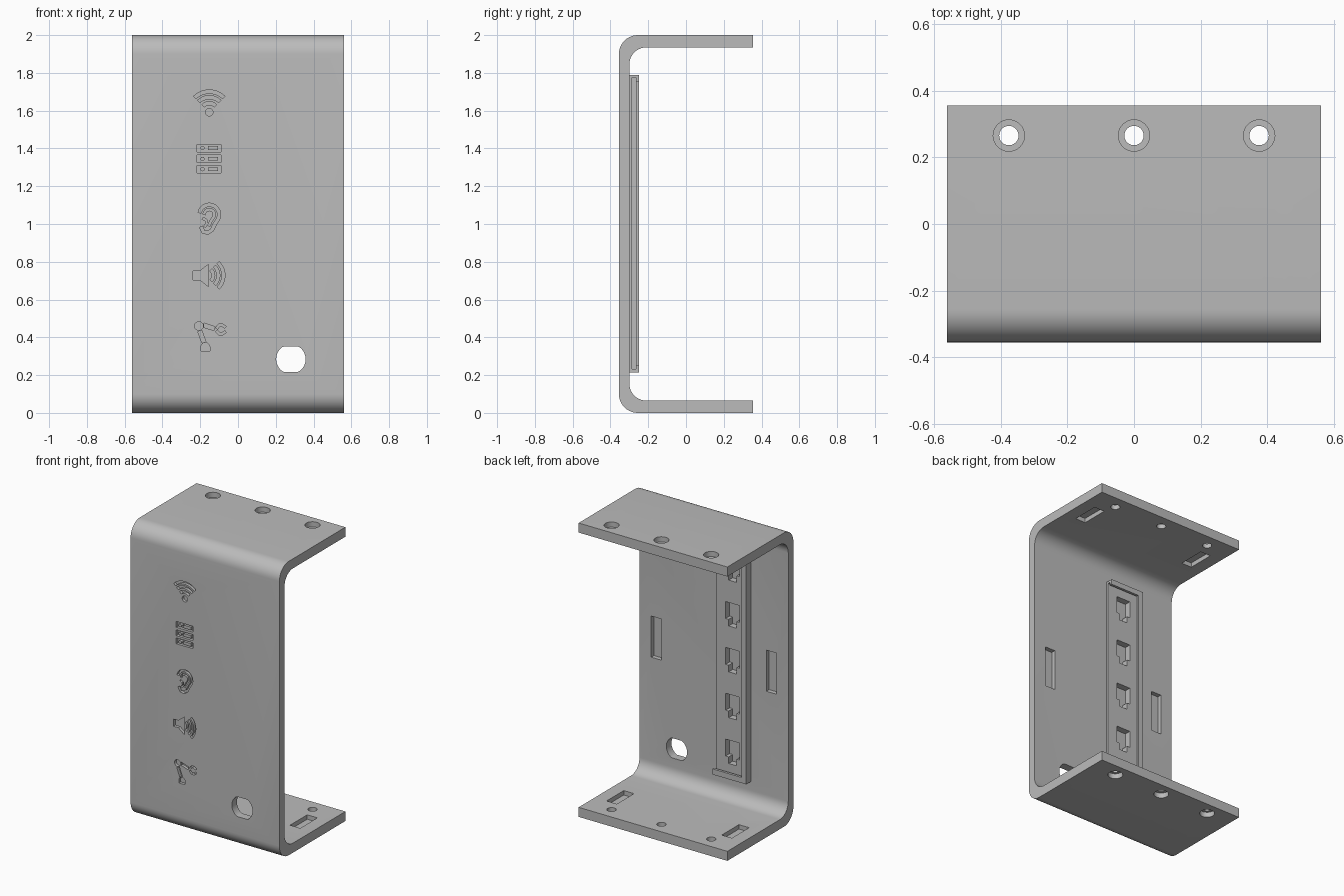
import bpy, bmesh, math
from mathutils import Vector

if "Cube" in bpy.data.objects:
    bpy.data.objects.remove(bpy.data.objects["Cube"], do_unlink=True)

grey = bpy.data.materials.new("plain_grey")
grey.use_nodes = True
grey.diffuse_color = (0.5, 0.5, 0.5, 1)
grey.node_tree.nodes["Principled BSDF"].inputs["Base Color"].default_value = (0.5, 0.5, 0.5, 1)

FRONT, WALL = -0.355, -0.30      # outer and inner faces of the front wall
HALF, THICK = 0.56, 0.065        # half width, plate thickness
ENGRAVE = FRONT + 0.02
CX = -0.152                      # column of the icons and light pockets


# ---- helpers ----
def prism(bm, pts, axis, a, b):
    """Extrude a 2D outline along an axis from a to b."""
    def place(p, d):
        return {"x": (d, p[0], p[1]), "y": (p[0], d, p[1]), "z": (p[0], p[1], d)}[axis]
    lo = [bm.verts.new(place(p, a)) for p in pts]
    hi = [bm.verts.new(place(p, b)) for p in pts]
    bm.faces.new(lo)
    bm.faces.new(hi[::-1])
    n = len(pts)
    for i in range(n):
        j = (i + 1) % n
        bm.faces.new((lo[j], lo[i], hi[i], hi[j]))


def rect(x0, x1, y0, y1):
    return [(x0, y0), (x1, y0), (x1, y1), (x0, y1)]


def arc(cx, cy, r, start, end, n=10):
    steps = [math.radians(start + (end - start) * i / n) for i in range(n + 1)]
    return [(cx + r * math.cos(t), cy + r * math.sin(t)) for t in steps]


def circle(cx, cy, r, n=32):
    return arc(cx, cy, r, 0, 360, n)[:-1]


def band(cx, cy, r0, r1, start, end):
    return arc(cx, cy, r1, start, end) + arc(cx, cy, r0, end, start)


def stroke(pts, width):
    """Outline of a line of constant width."""
    pts = [Vector(p) for p in pts]
    left, right = [], []
    for i, p in enumerate(pts):
        d = (pts[min(i + 1, len(pts) - 1)] - pts[max(i - 1, 0)]).normalized()
        side = Vector((-d.y, d.x)) * width / 2
        left.append(tuple(p + side))
        right.append(tuple(p - side))
    return left + right[::-1]


def make(name, bm):
    bmesh.ops.recalc_face_normals(bm, faces=bm.faces[:])
    mesh = bpy.data.meshes.new(name)
    bm.to_mesh(mesh)
    bm.free()
    ob = bpy.data.objects.new(name, mesh)
    bpy.context.scene.collection.objects.link(ob)
    ob.data.materials.append(grey)
    return ob


def cut(ob, cutter):
    """Subtract a cutter and keep the finished mesh."""
    mod = ob.modifiers.new("cut", "BOOLEAN")
    mod.operation, mod.solver, mod.use_self = "DIFFERENCE", "EXACT", True
    mod.object = cutter
    graph = bpy.context.evaluated_depsgraph_get()
    mesh = bpy.data.meshes.new_from_object(ob.evaluated_get(graph))
    ob.modifiers.clear()
    ob.data = mesh
    bpy.data.objects.remove(cutter, do_unlink=True)


def smooth(ob):
    bpy.ops.object.select_all(action="DESELECT")
    ob.select_set(True)
    bpy.context.view_layer.objects.active = ob
    bpy.ops.object.shade_smooth_by_angle(angle=math.radians(30))


# ---- bracket: C-shaped profile with rounded corners ----
R, r = 0.1, 0.09
back = -FRONT
profile = [(back, 0)] + arc(FRONT + R, R, R, 270, 180)
profile += arc(FRONT + R, 2 - R, R, 180, 90) + [(back, 2), (back, 2 - THICK)]
profile += arc(WALL + r, 2 - THICK - r, r, 90, 180)
profile += arc(WALL + r, THICK + r, r, 180, 270) + [(back, THICK)]
bm = bmesh.new()
prism(bm, profile, "x", -HALF, HALF)
bracket = make("bracket", bm)


# ---- light pockets, shared by the wall and the strip holder ----
def add_pockets(bm):
    for i in range(5):
        z = 1.02 + (i - 2) * 0.312
        w, n, top, mid, low = 0.053, 0.03, z + 0.065, z - 0.05, z - 0.095
        outline = [(CX - w, top), (CX - w, mid), (CX - n, mid), (CX - n, low),
                   (CX + n, low), (CX + n, mid), (CX + w, mid), (CX + w, top)]
        prism(bm, outline, "y", FRONT + 0.027, WALL + 0.025)


# ---- screw holes, cable hole and recesses ----
bm = bmesh.new()
add_pockets(bm)
for x in (-0.375, 0, 0.375):
    prism(bm, circle(x, 0.265, 0.029), "z", -0.1, 2.1)
    prism(bm, circle(x, 0.265, 0.047), "z", 1.965, 2.1)
    prism(bm, circle(x, 0.265, 0.047), "z", -0.1, 0.035)
hole = [(x, min(max(z, 0.217), 0.352)) for x, z in circle(0.28, 0.2845, 0.078, 46)]
prism(bm, hole, "y", -0.5, -0.2)
for s in (-1, 1):
    xs = sorted((s * 0.395, s * 0.472))
    prism(bm, rect(*xs, 0.86, 1.14), "y", WALL - 0.03, WALL + 0.02)
    prism(bm, rect(*xs, -0.005, 0.18), "z", THICK - 0.03, THICK + 0.02)
    prism(bm, rect(*xs, -0.005, 0.18), "z", 2 - THICK - 0.02, 2 - THICK + 0.03)
cut(bracket, make("recess_cutter", bm))

# ---- engraved icons ----
shapes = []
# wireless signal
shapes.append(circle(CX, 1.592, 0.02, 20))
for r0 in (0.038, 0.07, 0.1):
    shapes.append(band(CX, 1.592, r0, r0 + 0.018, 45, 135))
# server rack
rows = (1.402, 1.345, 1.29)
for z in rows:
    shapes.append(rect(-0.217, -0.09, z - 0.02, z + 0.02))
# ear
helix = arc(-0.152, 1.05, 0.052, 170, -30, 14)
helix += [(-0.125, 0.995), (-0.138, 0.968), (-0.16, 0.954), (-0.183, 0.958), (-0.197, 0.985)]
shapes.append(stroke(helix, 0.017))
shapes.append(stroke(arc(-0.152, 1.05, 0.027, 180, -40) + [(-0.145, 1.012), (-0.155, 0.99)], 0.013))
shapes.append(stroke([(-0.187, 1.03), (-0.168, 1.02), (-0.165, 1.0), (-0.178, 0.985)], 0.012))
# loudspeaker
shapes.append([(-0.237, 0.703), (-0.2, 0.703), (-0.156, 0.668), (-0.156, 0.787),
               (-0.2, 0.752), (-0.237, 0.752)])
for r0 in (0.033, 0.06, 0.087):
    shapes.append(band(-0.172, 0.728, r0, r0 + 0.016, -45, 45))
# robot arm
shapes.append(circle(-0.207, 0.46, 0.023, 20))
shapes.append(stroke([(-0.203, 0.434), (-0.18, 0.374)], 0.022))
shapes.append(arc(-0.173, 0.348, 0.024, 0, 180) + [(-0.197, 0.328), (-0.149, 0.328)])
shapes.append([(-0.18, 0.475), (-0.18, 0.452), (-0.127, 0.436), (-0.122, 0.456)])
shapes.append(stroke([(-0.114, 0.447), (-0.1, 0.464), (-0.085, 0.465), (-0.066, 0.454)], 0.013))
shapes.append(stroke([(-0.114, 0.434), (-0.1, 0.419), (-0.085, 0.418), (-0.066, 0.43)], 0.013))
bm = bmesh.new()
for outline in shapes:
    prism(bm, outline, "y", FRONT - 0.02, ENGRAVE)
cut(bracket, make("icon_cutter", bm))
smooth(bracket)

# raised islands inside the server rack icon
bm = bmesh.new()
for z in rows:
    prism(bm, circle(-0.188, z, 0.011, 16), "y", FRONT, ENGRAVE)
    prism(bm, rect(-0.16, -0.105, z - 0.01, z + 0.01), "y", FRONT, ENGRAVE)
smooth(make("rack_icon_islands", bm))

# ---- holder for the light strip, open on one side ----
bm = bmesh.new()
prism(bm, rect(-0.28, -0.026, 0.215, 1.79), "y", WALL, WALL + 0.052)
holder = make("strip_holder", bm)
bm = bmesh.new()
prism(bm, rect(-0.265, 0.1, 0.232, 1.775), "y", WALL + 0.015, WALL + 0.035)
prism(bm, rect(-0.245, 0.1, 0.253, 1.754), "y", WALL + 0.03, WALL + 0.1)
add_pockets(bm)
cut(holder, make("holder_cutter", bm))
